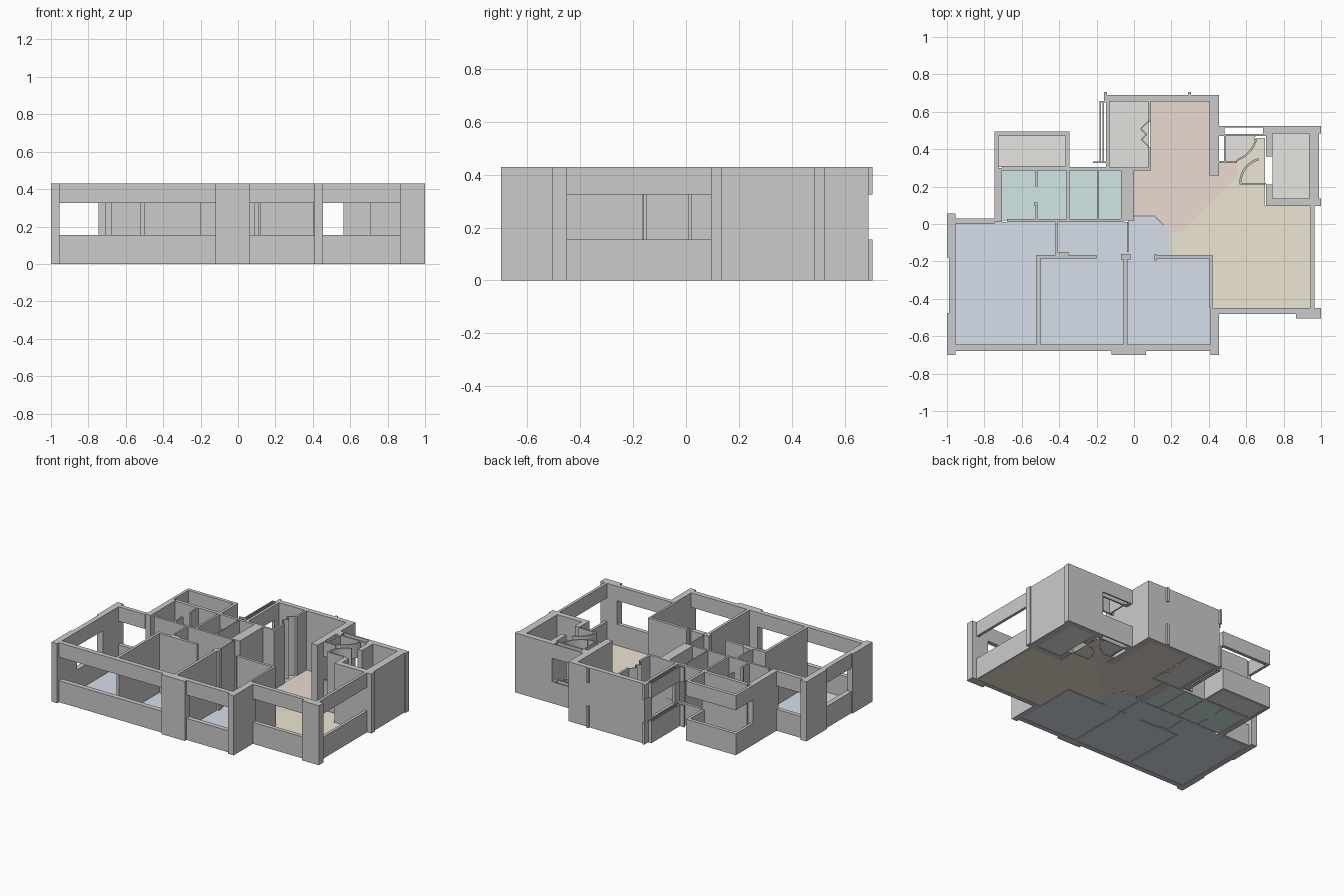
import bpy, bmesh, math

H, SILL, HEAD = 0.43, 0.155, 0.325   # wall height, window sill, window head


def finish(name, bm, color=None):
    bmesh.ops.recalc_face_normals(bm, faces=bm.faces)
    me = bpy.data.meshes.new(name)
    bm.to_mesh(me)
    bm.free()
    ob = bpy.data.objects.new(name, me)
    bpy.context.collection.objects.link(ob)
    if color:
        mat = bpy.data.materials.new(name + "_color")
        mat.diffuse_color = (*color, 1)
        me.materials.append(mat)
    return ob


def add_box(bm, x0, x1, y0, y1, z0, z1):
    vs = bmesh.ops.create_cube(bm, size=1)["verts"]
    for v in vs:
        v.co = (x0 if v.co.x < 0 else x1, y0 if v.co.y < 0 else y1, z0 if v.co.z < 0 else z1)


def walls(name, rects, spans=((0, H),)):
    """Upright boxes over plan rectangles (x0, x1, y0, y1)."""
    bm = bmesh.new()
    for r in rects:
        for z0, z1 in spans:
            add_box(bm, *r, z0, z1)
    return finish(name, bm)


def floor(name, polys, color):
    bm = bmesh.new()
    for p in polys:
        bm.faces.new([bm.verts.new((x, y, 0.002)) for x, y in p])
    ob = finish(name, bm, color)
    for f in ob.data.polygons:
        if f.normal.z < 0:
            f.flip()
    return ob


def rect(x0, x1, y0, y1):
    return [(x0, y0), (x1, y0), (x1, y1), (x0, y1)]


def arc_wall(name, cx, cy, r, a0, a1, thick, spans, n=10):
    bm = bmesh.new()
    for z0, z1 in spans:
        rings = []
        for i in range(n + 1):
            a = math.radians(a0 + (a1 - a0) * i / n)
            c, s = math.cos(a), math.sin(a)
            rings.append([bm.verts.new((cx + q * c, cy + q * s, z))
                          for q, z in ((r, z0), (r + thick, z0), (r + thick, z1), (r, z1))])
        for a, b in zip(rings, rings[1:]):
            for k in range(4):
                bm.faces.new((a[k], a[(k + 1) % 4], b[(k + 1) % 4], b[k]))
        bm.faces.new(rings[0])
        bm.faces.new(rings[-1])
    return finish(name, bm)


BANDS = ((0, SILL), (HEAD, H))

# Full-height outer walls and pillars
walls("outer_pillars", [
    (-1, -0.955, -0.70, -0.475), (-1, -0.955, -0.18, 0.055),
    (-0.12, 0.065, -0.70, -0.645), (0.41, 0.455, -0.70, -0.45),
    (0.865, 1, -0.505, -0.45), (-0.745, -0.705, 0.01, 0.30),
    (-0.055, 0.0, 0.02, 0.30)])
walls("kitchen_outer_walls", [
    (-0.15, 0.455, 0.655, 0.69), (0.405, 0.455, 0.26, 0.655),
    (-0.15, -0.13, 0.60, 0.655), (-0.15, -0.13, 0.285, 0.34)])
walls("lift_room_walls", [
    (0.705, 0.99, 0.485, 0.525), (0.935, 0.99, 0.135, 0.485),
    (0.705, 1.0, 0.095, 0.135), (0.705, 0.74, 0.135, 0.21),
    (0.705, 0.74, 0.36, 0.485), (0.98, 1.0, 0.485, 0.525)])

# Window walls: parapet below, lintel above
walls("window_walls", [
    (-0.955, -0.12, -0.68, -0.645), (0.065, 0.41, -0.68, -0.645),
    (0.455, 0.865, -0.48, -0.45), (0.945, 0.965, -0.45, 0.095),
    (-0.99, -0.955, -0.475, -0.18), (-0.955, -0.745, 0.0, 0.03),
    (-0.15, -0.13, 0.34, 0.60), (-0.345, -0.055, 0.285, 0.305)], BANDS)
walls("balcony_parapet", [
    (-0.745, -0.345, 0.47, 0.495), (-0.745, -0.725, 0.30, 0.47),
    (-0.365, -0.345, 0.30, 0.47)], BANDS)
walls("kitchen_window_ledges", [
    (-0.185, -0.177, 0.33, 0.655), (-0.168, -0.16, 0.33, 0.655),
    (-0.185, -0.15, 0.65, 0.658), (-0.22, -0.13, 0.327, 0.335)], BANDS)
walls("small_fins", [(0.29, 0.305, 0.69, 0.705), (-0.16, -0.145, 0.655, 0.705)], BANDS)
walls("utility_window", [
    (0.455, 0.705, 0.515, 0.525), (0.455, 0.705, 0.47, 0.482),
    (0.455, 0.485, 0.47, 0.525), (0.69, 0.705, 0.47, 0.525),
    (0.48, 0.49, 0.33, 0.47), (0.455, 0.55, 0.325, 0.337)], BANDS)

# Inner partitions
walls("bedroom_partitions", [
    (-0.52, -0.50, -0.645, -0.165), (-0.515, -0.20, -0.185, -0.165),
    (-0.055, -0.035, -0.645, -0.165), (-0.07, -0.02, -0.19, -0.16),
    (0.11, 0.42, -0.185, -0.165), (0.11, 0.12, -0.195, -0.16),
    (0.405, 0.42, -0.45, -0.165), (-0.42, -0.408, -0.15, 0.01),
    (-0.42, -0.35, -0.165, -0.15), (-0.038, -0.03, -0.15, 0.01)])
walls("bathroom_partitions", [
    (-0.68, -0.055, 0.01, 0.026), (-0.705, -0.345, 0.285, 0.31),
    (-0.36, -0.345, 0.02, 0.29), (-0.527, -0.517, 0.20, 0.285),
    (-0.527, -0.517, 0.026, 0.10), (-0.195, -0.187, 0.026, 0.285),
    (-0.07, -0.055, 0.026, 0.285), (-0.535, -0.517, 0.10, 0.115)])
walls("pantry_partitions", [
    (-0.13, 0.09, 0.285, 0.303), (0.075, 0.09, 0.303, 0.41), (0.075, 0.09, 0.545, 0.655)])

# Folding pantry doors
for s in (-1, 1):
    bm = bmesh.new()
    pts = [(0.075, 0.478 + s * 0.065), (0.04, 0.478 + s * 0.03), (0.07, 0.478 + s * 0.002)]
    for (xa, ya), (xb, yb) in zip(pts, pts[1:]):
        f = bm.faces.new([bm.verts.new(c) for c in
                          ((xa, ya, 0), (xb, yb, 0), (xb, yb, H), (xa, ya, H))])
    ob = finish("folding_door", bm)
    mod = ob.modifiers.new("thickness", "SOLIDIFY")
    mod.thickness = 0.006

# Curved entry door swing and curved utility partition
walls("entry_door_leaf", [(0.565, 0.705, 0.21, 0.22)])
arc_wall("entry_door_swing", 0.70, 0.22, 0.125, 105, 180, 0.012, ((0, H),))
arc_wall("utility_curve", 0.49, 0.50, 0.165, 290, 345, 0.01, BANDS)

# Coloured floors
floor("bedroom_floor", [
    rect(-0.955, -0.51, -0.645, 0.01), rect(-0.51, -0.045, -0.645, -0.175),
    rect(-0.045, 0.41, -0.645, -0.175), rect(-0.51, -0.03, -0.175, 0.01),
    [(-0.03, -0.175), (0.195, -0.175), (0.195, -0.045), (0.11, 0.04), (-0.03, 0.04)]],
    (0.67, 0.74, 0.83))
floor("living_floor", [
    [(0.195, -0.045), (0.195, -0.17), (0.42, -0.17), (0.42, -0.45), (0.945, -0.45),
     (0.945, 0.095), (0.70, 0.095), (0.70, 0.46), (0.66, 0.46), (0.55, 0.35),
     (0.55, 0.255), (0.25, -0.045)]], (0.84, 0.79, 0.64))
floor("kitchen_floor", [
    [(0.085, 0.655), (0.085, 0.285), (0, 0.285), (0, 0.045), (0.11, 0.045), (0.195, -0.045),
     (0.25, -0.045), (0.55, 0.255), (0.55, 0.33), (0.455, 0.33), (0.455, 0.26),
     (0.405, 0.26), (0.405, 0.655)]], (0.84, 0.71, 0.64))
floor("bathroom_floor", [rect(-0.705, -0.355, 0.02, 0.285), rect(-0.35, -0.06, 0.02, 0.285)],
      (0.64, 0.79, 0.79))
floor("pantry_floor", [rect(-0.13, 0.08, 0.30, 0.655)], (0.75, 0.76, 0.72))
floor("utility_floor", [
    rect(-0.725, -0.365, 0.305, 0.47), rect(0.74, 0.935, 0.135, 0.485),
    [(0.485, 0.33), (0.55, 0.335), (0.64, 0.42), (0.65, 0.475), (0.485, 0.475)]],
    (0.80, 0.78, 0.75))
